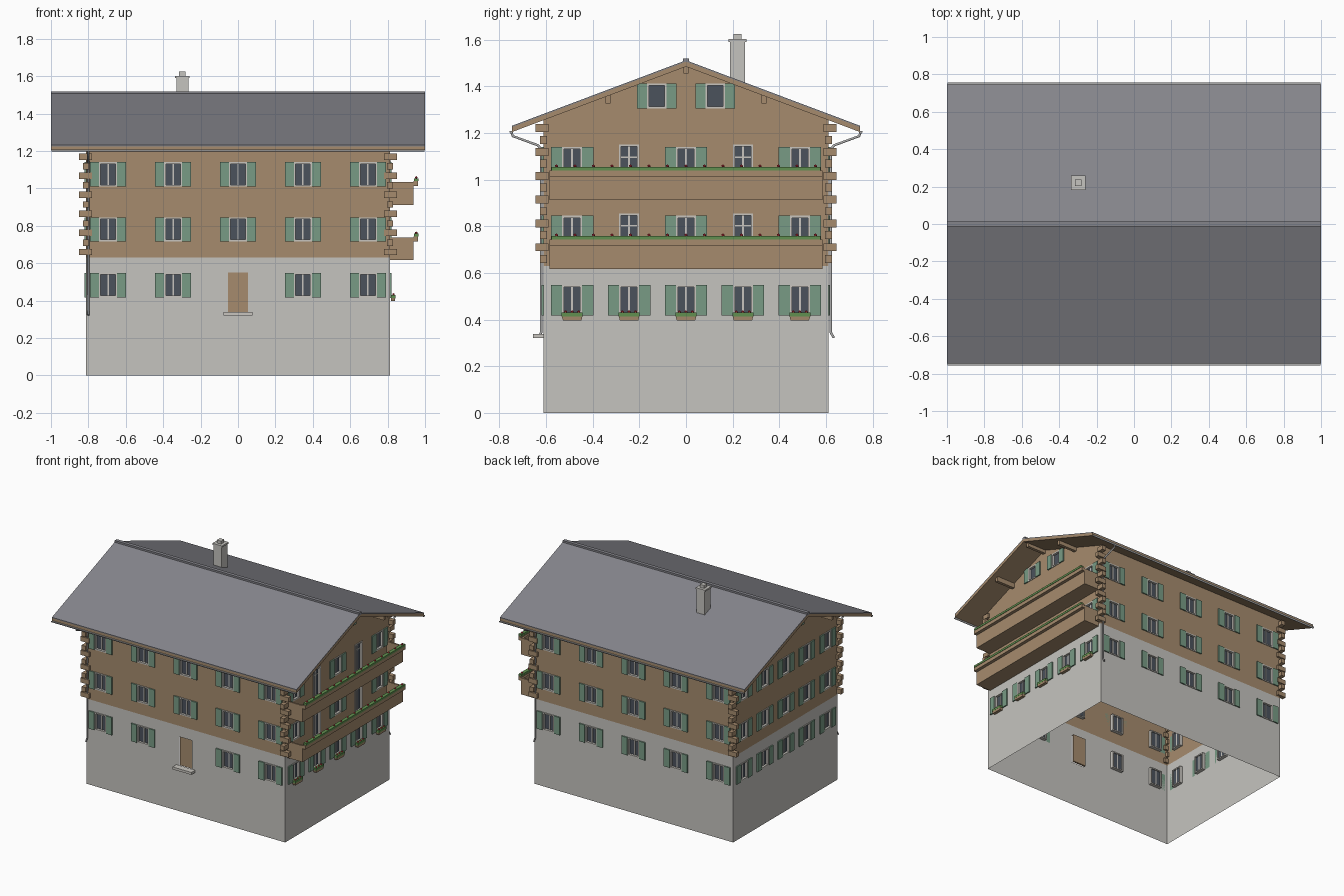
import bpy, bmesh, math
from mathutils import Matrix, Vector

if "Cube" in bpy.data.objects:
    bpy.data.objects.remove(bpy.data.objects["Cube"])


def mat(name, r, g, b):
    m = bpy.data.materials.new(name)
    m.diffuse_color = (r, g, b, 1)
    m.use_nodes = True
    m.node_tree.nodes["Principled BSDF"].inputs["Base Color"].default_value = m.diffuse_color
    return m


PLASTER = mat("plaster", 0.56, 0.55, 0.52)
WOOD = mat("wood", 0.38, 0.26, 0.155)
SHUTTER = mat("shutter_green", 0.19, 0.33, 0.235)
GLASS = mat("glass", 0.07, 0.085, 0.107)
SLATE = mat("slate", 0.235, 0.235, 0.26)
TRIM = mat("light_trim", 0.58, 0.56, 0.52)
METAL = mat("gutter_metal", 0.42, 0.42, 0.42)
LEAF = mat("leaf_green", 0.12, 0.28, 0.08)
RED = mat("flower_red", 0.6, 0.03, 0.05)

parts = {}


def part(name, material):
    if name not in parts:
        parts[name] = (bmesh.new(), material)
    return parts[name][0]


def box(bm, lo, hi, M=Matrix(), taper=1.0):
    """Box between two corners; taper narrows its lower face."""
    lo, hi = Vector(lo), Vector(hi)
    c, s = (lo + hi) / 2, hi - lo
    vs = bmesh.ops.create_cube(bm, size=1)["verts"]
    for v in vs:
        k = taper if v.co.z < 0 else 1.0
        v.co = M @ (c + Vector((v.co.x * s.x * k, v.co.y * s.y * k, v.co.z * s.z)))


def prism(bm, yz, x0, x1):
    """Extrude a y-z profile along x."""
    a = [bm.verts.new((x0, y, z)) for y, z in yz]
    b = [bm.verts.new((x1, y, z)) for y, z in yz]
    n = len(yz)
    bm.faces.new(a)
    bm.faces.new(b[::-1])
    for i in range(n):
        bm.faces.new((a[i], b[i], b[(i + 1) % n], a[(i + 1) % n]))


HX, HY, BASE = 0.813, 0.61, 0.63       # wall half sizes, top of the plaster
APEX, SLOPE = 1.484, 0.376             # underside of the roof
EAVE = APEX - SLOPE * HY


# ---- windows and doors in wall space: x along wall, y outward, z up
def window(M, u, z0, z1, w, shutter=0.048, mullion=True, crossbar=None):
    h, t = w / 2, 0.009
    fr = part("window_frames", TRIM)
    for s in (-1, 1):
        a, b = sorted((u + s * h, u + s * (h - t)))
        box(fr, (a, -0.025, z0), (b, 0.005, z1), M)
    for a in (z0, z1 - t):
        box(fr, (u - h + t, -0.025, a), (u + h - t, 0.005, a + t), M)
    if mullion:
        box(fr, (u - 0.004, -0.019, z0 + t), (u + 0.004, -0.009, z1 - t), M)
    if crossbar:
        z = z0 + (z1 - z0) * crossbar
        box(fr, (u - h + t, -0.018, z - 0.003), (u + h - t, -0.01, z + 0.003), M)
    box(part("window_glass", GLASS), (u - h + t, -0.017, z0 + t),
        (u + h - t, -0.012, z1 - t), M)
    if shutter:
        for s in (-1, 1):
            a, b = sorted((u + s * h, u + s * (h + shutter)))
            box(part("shutters", SHUTTER), (a, 0, z0), (b, 0.009, z1), M)


def wall(name, M, half, top, holes):
    """Sheet wall with rectangular openings, plaster below and wood above."""
    bm = bmesh.new()
    bm.faces.new([bm.verts.new((x, 0, z)) for x, z in
                  [(-half, 0)] + top + [(half, 0)]])
    xs = {round(v, 4) for h in holes for v in h[:2]}
    zs = {round(v, 4) for h in holes for v in h[2:]} | {BASE}
    for co, no in [((x, 0, 0), (1, 0, 0)) for x in xs] + [((0, 0, z), (0, 0, 1)) for z in zs]:
        bmesh.ops.bisect_plane(bm, geom=bm.verts[:] + bm.edges[:] + bm.faces[:],
                               plane_co=co, plane_no=no, dist=1e-5)
    gone = []
    for f in bm.faces:
        c = f.calc_center_median()
        f.material_index = int(c.z > BASE)
        if any(a < c.x < b and d < c.z < e for a, b, d, e in holes):
            gone.append(f)
        elif f.normal.y < 0:
            f.normal_flip()
    bmesh.ops.delete(bm, geom=gone, context="FACES")
    bm.transform(M)
    finish(name, bm, [PLASTER, WOOD])


def finish(name, bm, mats):
    me = bpy.data.meshes.new(name)
    bm.to_mesh(me)
    bm.free()
    for m in mats:
        me.materials.append(m)
    ob = bpy.data.objects.new(name, me)
    bpy.context.collection.objects.link(ob)
    return ob


ROWS = [(0.417, 0.548), (0.717, 0.845), (1.01, 1.14)]
LONG = [-0.695, -0.347, 0, 0.347, 0.695]
SHORT = [-0.488, -0.244, 0, 0.244, 0.488]


def flowers(M, u0, u1, n, d, z):
    bm = part("red_flowers", RED)
    for i in range(n):
        u = u0 + (u1 - u0) * i / (n - 1)
        bmesh.ops.create_icosphere(bm, subdivisions=1, radius=0.007,
                                   matrix=M @ Matrix.Translation((u, d, z)))


for name, ang, dist in (("back", 0, HY), ("left", 90, HX), ("front", 180, HY), ("right", -90, HX)):
    M = Matrix.Rotation(math.radians(ang), 4, "Z") @ Matrix.Translation((0, dist, 0))
    long = name in ("front", "back")
    w = 0.096 if long else 0.086
    holes = []
    for r, (z0, z1) in enumerate(ROWS):
        for u in (LONG if long else SHORT):
            if name == "front" and r == 0 and u == 0:        # entrance door
                holes.append((-0.053, 0.053, 0.336, 0.55))
                box(part("front_door", WOOD), (-0.053, -0.022, 0.336), (0.053, -0.008, 0.55), M)
                box(part("door_step", TRIM), (-0.077, 0, 0.32), (0.077, 0.045, 0.338), M)
            elif name == "right" and r and abs(u) == 0.244:  # balcony doors
                holes.append((u - w / 2, u + w / 2, z0 - 0.075, z1 + 0.01))
                window(M, u, z0 - 0.075, z1 + 0.01, w, 0, crossbar=0.75)
            else:
                holes.append((u - w / 2, u + w / 2, z0, z1))
                window(M, u, z0, z1, w)
                if name == "right" and r == 0:               # window flower boxes
                    box(part("flower_boxes", WOOD), (u - 0.044, 0.004, 0.397),
                        (u + 0.044, 0.028, 0.414), M, 0.9)
                    box(part("plants", LEAF), (u - 0.045, 0.003, 0.414),
                        (u + 0.045, 0.029, 0.43), M)
                    flowers(M, u - 0.028, u + 0.028, 3, 0.018, 0.433)
    if long:
        top = [(-HX, EAVE), (HX, EAVE)]
    else:
        top = [(-HY, EAVE), (0, APEX), (HY, EAVE)]
        for u in (-0.126, 0.126):                            # gable windows
            holes.append((u - 0.042, u + 0.042, 1.305, 1.412))
            window(M, u, 1.305, 1.412, 0.084, 0.043, mullion=False)
    wall(name + "_wall", M, HX if long else HY, top, holes)

    if name == "right":                                      # two balconies
        for z0, z1 in ((0.617, 0.738), (0.912, 1.034)):
            b = part("balconies", WOOD)
            L = 0.585
            box(b, (-L, 0, z0), (L, 0.125, z0 + 0.02), M)
            box(b, (-L, 0.113, z0 + 0.02), (L, 0.125, z1), M)
            for s in (-1, 1):
                a, c = sorted((s * L, s * (L - 0.012)))
                box(b, (a, 0, z0 + 0.02), (c, 0.113, z1), M)
            box(part("balcony_flower_boxes", WOOD), (-L, 0.125, z1 - 0.021),
                (L, 0.149, z1 + 0.005), M)
            box(part("plants", LEAF), (-L + 0.008, 0.127, z1 + 0.005),
                (L - 0.008, 0.152, z1 + 0.02), M)
            flowers(M, -0.555, 0.555, 15, 0.14, z1 + 0.024)

# ---- interlocking log ends at the four corners
logs = part("log_ends", WOOD)
for sx in (-1, 1):
    for sy in (-1, 1):
        for i in range(6):
            for z, x0, x1, y0, y1 in ((1.22 - 0.102 * i, 0.797, 0.828, 0.59, 0.645),
                                      (1.17 - 0.102 * i, 0.78, 0.85, 0.595, 0.626)):
                xa, xb = sorted((sx * x0, sx * x1))
                ya, yb = sorted((sy * y0, sy * y1))
                box(logs, (xa, ya, z - 0.017), (xb, yb, z + 0.017))

# ---- roof: boards, slate, ridge, purlins, gutters
E = 0.745
for s in (-1, 1):
    drop = SLOPE * E
    for nm, m, a, b in (("roof_boards", WOOD, 0.0, 0.021), ("roof_slates", SLATE, 0.021, 0.027)):
        prism(part(nm, m), [(0, APEX + a), (s * E, APEX + a - drop),
                            (s * E, APEX + b - drop), (0, APEX + b)], -1, 1)
    box(part("purlins", WOOD), (-0.965, s * 0.335 - 0.011, 1.325), (0.965, s * 0.335 + 0.011, 1.362))
    arc = [math.pi + math.pi * i / 8 for i in range(9)]
    prism(part("gutters", METAL), [(s * 0.749 + 0.008 * math.cos(t), 1.207 + 0.01 * math.sin(t))
                                   for t in arc], -0.998, 0.998)
box(part("purlins", WOOD), (-0.965, -0.011, 1.455), (0.965, 0.011, 1.488))
box(part("ridge_cap", SLATE), (-1, -0.013, 1.498), (1, 0.013, 1.519))

# ---- chimney
ch = part("chimney", PLASTER)
box(ch, (-0.33, 0.188, 1.38), (-0.265, 0.253, 1.59))
box(ch, (-0.336, 0.182, 1.59), (-0.259, 0.259, 1.602))
box(ch, (-0.315, 0.203, 1.602), (-0.28, 0.238, 1.624))

for nm, (bm, m) in parts.items():
    bmesh.ops.recalc_face_normals(bm, faces=bm.faces[:])
    finish(nm, bm, [m])

# ---- downpipes at two opposite corners
for nm, s in (("front_downpipe", -1), ("back_downpipe", 1)):
    cu = bpy.data.curves.new(nm, "CURVE")
    cu.dimensions = "3D"
    cu.bevel_depth, cu.bevel_resolution, cu.use_fill_caps = 0.006, 1, True
    path = [(0.747, 1.2), (0.742, 1.186), (0.635, 1.147), (0.62, 1.13), (0.62, 0.345), (0.634, 0.322)]
    sp = cu.splines.new("POLY")
    sp.points.add(len(path) - 1)
    for p, (y, z) in zip(sp.points, path):
        p.co = (s * 0.8, s * y, z, 1)
    cu.materials.append(METAL)
    bpy.context.collection.objects.link(bpy.data.objects.new(nm, cu))
